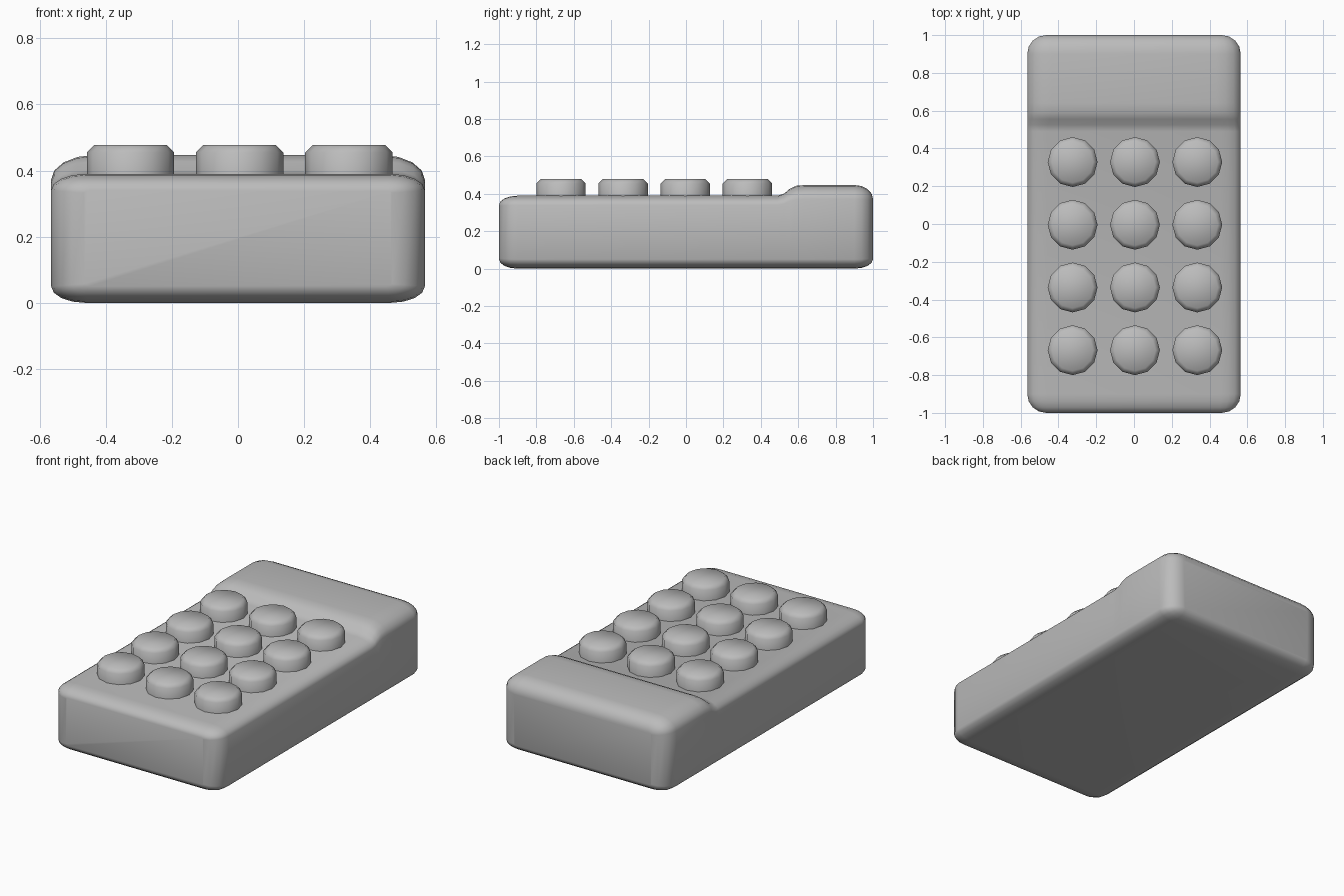
import bpy
import bmesh
from math import sin, cos, pi

cube = bpy.data.objects.get("Cube")
if cube:
    bpy.data.objects.remove(cube, do_unlink=True)

# One plain grey for everything
GREY = (0.5, 0.5, 0.5, 1.0)
grey = bpy.data.materials.new("plain_grey")
grey.use_nodes = True
grey.diffuse_color = GREY
for node in grey.node_tree.nodes:
    if node.type == 'BSDF_PRINCIPLED':
        node.inputs["Base Color"].default_value = GREY

HALF_W = 0.565
LOW, HIGH = 0.39, 0.447    # deck height and raised end height
STEPS = 4                  # segments in each rounded edge


def loft(name, rings, cap_start=True):
    """Skin closed rings of equal length and cap the ends."""
    bm = bmesh.new()
    loops = [[bm.verts.new(p) for p in ring] for ring in rings]
    n = len(loops[0])
    for a, b in zip(loops, loops[1:]):
        for i in range(n):
            j = (i + 1) % n
            bm.faces.new((a[i], a[j], b[j], b[i]))
    if cap_start:
        bm.faces.new(loops[0])
    bm.faces.new(loops[-1])
    bmesh.ops.recalc_face_normals(bm, faces=bm.faces)
    for f in bm.faces:
        f.smooth = True
    me = bpy.data.meshes.new(name)
    bm.to_mesh(me)
    bm.free()
    me.materials.append(grey)
    ob = bpy.data.objects.new(name, me)
    bpy.context.collection.objects.link(ob)
    return ob


def section(y, lift, f):
    """Rounded cross-section; lift is 0 on the deck and 1 on the raised end,
    f shrinks it from full size (0) to the end cap (1)."""
    rx, rz = 0.105 + 0.025 * lift, 0.05 + 0.025 * lift
    w = HALF_W - 0.1 * f
    top = LOW + (HIGH - LOW) * lift - rz * f
    bottom = 0.05 * f
    k = 1 - 0.85 * f
    right = []
    for i in range(STEPS + 1):
        a = i / STEPS * pi / 2
        right.append((w - k * 0.105 * (1 - sin(a)), y, bottom + k * 0.05 * (1 - cos(a))))
    for i in range(STEPS + 1):
        a = i / STEPS * pi / 2
        right.append((w - k * rx * (1 - cos(a)), y, top - k * rz * (1 - sin(a))))
    return right + [(-x, yy, z) for x, yy, z in reversed(right)]


# Body: rounded front end, flat deck, step up, rounded back end
angles = [i / STEPS * pi / 2 for i in range(STEPS + 1)]
rings = [section(-0.9 - 0.1 * sin(a), 0, 1 - cos(a)) for a in reversed(angles)]
for y, lift in [(0.49, 0), (0.525, 0.2), (0.555, 0.65), (0.59, 0.93), (0.64, 1)]:
    rings.append(section(y, lift, 0))
rings += [section(0.9 + 0.1 * sin(a), 1, 1 - cos(a)) for a in angles]
loft("body", rings)

# Buttons: three columns by four rows, chamfered twelve-sided discs
SIDES = 12
for row in range(4):
    for col in range(3):
        cx, cy = 0.005 + 0.33 * (col - 1), -0.17 + 0.332 * (row - 1.5)
        rings = [[(cx + r * cos(2 * pi * i / SIDES), cy + r * sin(2 * pi * i / SIDES), z)
                  for i in range(SIDES)]
                 for r, z in [(0.132, 0.37), (0.132, 0.455), (0.109, 0.478)]]
        loft(f"button_{row + 1}_{col + 1}", rings, cap_start=False)
